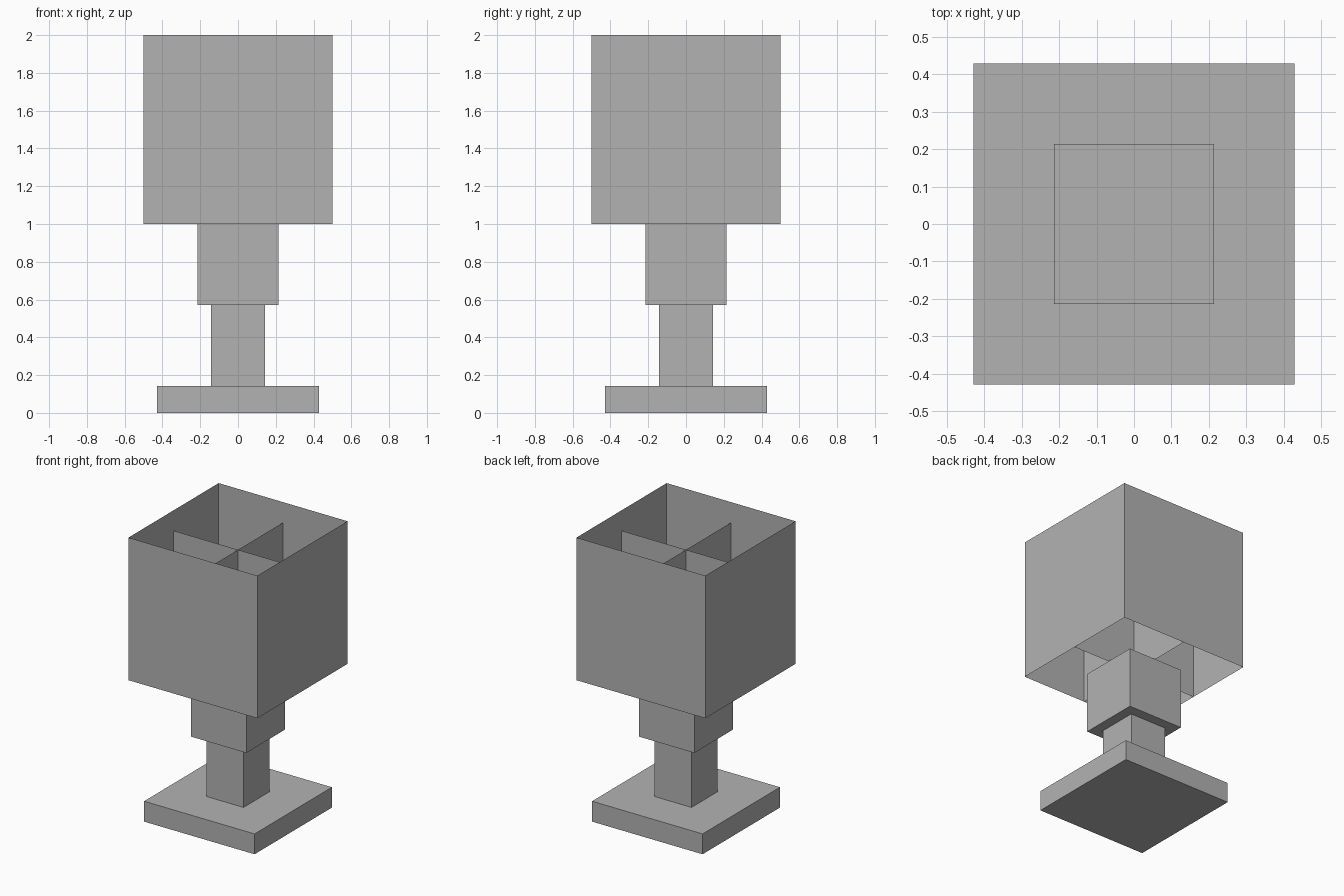
import bpy, bmesh

if "Cube" in bpy.data.objects:
    bpy.data.objects.remove(bpy.data.objects["Cube"])

U = 1 / 14  # modelling unit

grey = bpy.data.materials.new("grey")
grey.diffuse_color = (0.45, 0.45, 0.45, 1)
grey.use_nodes = True
grey.node_tree.nodes["Principled BSDF"].inputs["Base Color"].default_value = grey.diffuse_color


def finish(name, bm):
    mesh = bpy.data.meshes.new(name)
    bm.to_mesh(mesh)
    bm.free()
    mesh.materials.append(grey)
    obj = bpy.data.objects.new(name, mesh)
    bpy.context.collection.objects.link(obj)
    return obj


def box(name, width, z0, z1, open_ends=False):
    """Square box centred on the z axis, optionally without top and bottom."""
    bm = bmesh.new()
    bmesh.ops.create_cube(bm, size=1)
    for v in bm.verts:
        v.co.x *= width * U
        v.co.y *= width * U
        v.co.z = (z1 if v.co.z > 0 else z0) * U
    if open_ends:
        bm.normal_update()
        caps = [f for f in bm.faces if abs(f.normal.z) > 0.5]
        bmesh.ops.delete(bm, geom=caps, context='FACES_ONLY')
    return finish(name, bm)


def panel(name, axis, width, z0, z1):
    """Single upright sheet through the centre, running along x (0) or y (1)."""
    bm = bmesh.new()
    verts = []
    for s, z in ((-1, z0), (1, z0), (1, z1), (-1, z1)):
        co = [0, 0, z * U]
        co[axis] = s * width * U / 2
        verts.append(bm.verts.new(co))
    bm.faces.new(verts)
    return finish(name, bm)


# Foot, stem and socket block
box("base", 12, 0, 2)
box("stem", 4, 2, 8)
box("socket", 6, 8, 14)

# Thin open shade with crossed sheets inside
box("shade", 14, 14, 28, open_ends=True)
for axis, label in enumerate(("x", "y")):
    panel("inner_panel_" + label, axis, 14, 14, 26)
